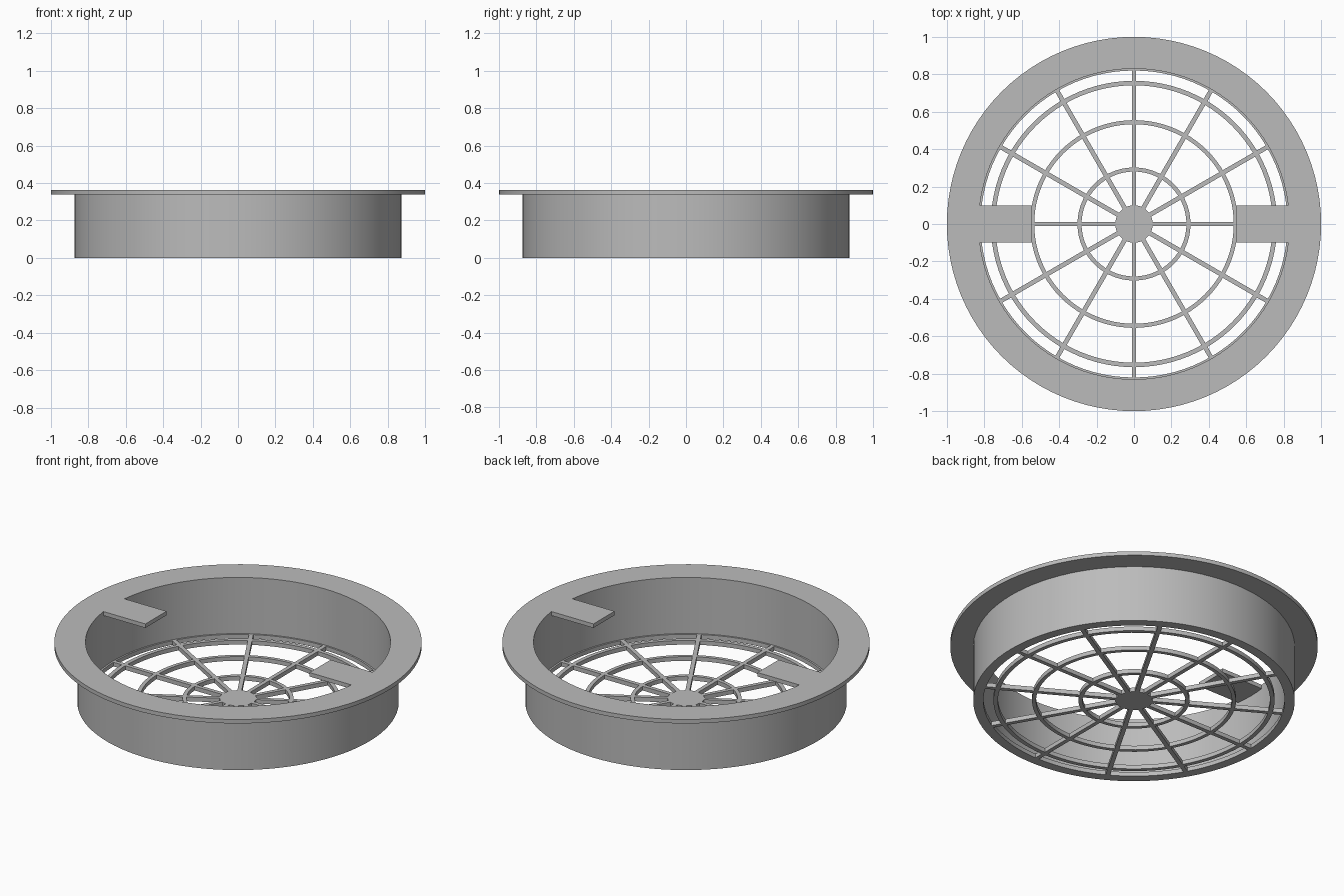
import bpy, bmesh, math

cube = bpy.data.objects.get("Cube")
if cube:
    bpy.data.objects.remove(cube, do_unlink=True)

SIDES = 96
FLANGE_Z, TOP_Z = 0.338, 0.362
GRILLE_TOP = 0.025

grey = bpy.data.materials.new("light_grey")
grey.use_nodes = True
colour = (0.5, 0.5, 0.5, 1)
grey.diffuse_color = colour
grey.node_tree.nodes["Principled BSDF"].inputs["Base Color"].default_value = colour


def finish(name, bm):
    bmesh.ops.recalc_face_normals(bm, faces=bm.faces)
    mesh = bpy.data.meshes.new(name)
    bm.to_mesh(mesh)
    bm.free()
    mesh.materials.append(grey)
    obj = bpy.data.objects.new(name, mesh)
    bpy.context.collection.objects.link(obj)
    bpy.ops.object.select_all(action='DESELECT')
    obj.select_set(True)
    bpy.context.view_layer.objects.active = obj
    bpy.ops.object.shade_smooth_by_angle(angle=math.radians(30))
    return obj


def lathe(name, profile):
    """Sweep a closed (radius, z) profile around the z axis."""
    bm = bmesh.new()
    loops = []
    for i in range(SIDES):
        a = math.tau * i / SIDES
        loops.append([bm.verts.new((r * math.cos(a), r * math.sin(a), z)) for r, z in profile])
    n = len(profile)
    for i in range(SIDES):
        p, q = loops[i], loops[(i + 1) % SIDES]
        for j in range(n):
            k = (j + 1) % n
            bm.faces.new((p[j], q[j], q[k], p[k]))
    return finish(name, bm)


def ring(name, inner, outer, z0, z1):
    return lathe(name, [(inner, z0), (outer, z0), (outer, z1), (inner, z1)])


def bar(name, x0, x1, width, z0, z1, angle=0):
    """Box lying along a radius, turned about the z axis."""
    bm = bmesh.new()
    bmesh.ops.create_cube(bm, size=1)
    for v in bm.verts:
        v.co.x = (x0 + x1) / 2 + v.co.x * (x1 - x0)
        v.co.y *= width
        v.co.z = (z0 + z1) / 2 + v.co.z * (z1 - z0)
    obj = finish(name, bm)
    obj.rotation_euler.z = angle
    return obj


# Collar: cylindrical wall with a small ledge at its foot and a wide top flange
lathe("collar", [
    (0.82, 0), (0.875, 0), (0.875, FLANGE_Z), (1, FLANGE_Z),
    (1, TOP_Z), (0.83, TOP_Z), (0.83, GRILLE_TOP), (0.82, GRILLE_TOP)])

# Two finger tabs reaching inward from the flange
for side, angle in (("left", 0), ("right", math.pi)):
    bar(side + "_tab", 0.545, 0.85, 0.2, FLANGE_Z, TOP_Z, angle)

# Concentric grille rings
for label, inner, outer in (("inner", 0.28, 0.302), ("middle", 0.533, 0.555), ("outer", 0.741, 0.765)):
    ring(label + "_grille_ring", inner, outer, 0, GRILLE_TOP)

# Hub disc
bm = bmesh.new()
bmesh.ops.create_cone(bm, cap_ends=True, segments=48, radius1=0.1, radius2=0.1, depth=GRILLE_TOP)
bmesh.ops.translate(bm, verts=bm.verts, vec=(0, 0, GRILLE_TOP / 2))
finish("hub", bm)

# Twelve spokes from hub to wall
for i in range(12):
    bar(f"spoke_{i + 1}", 0.09, 0.825, 0.024, 0, GRILLE_TOP, math.tau * i / 12)
